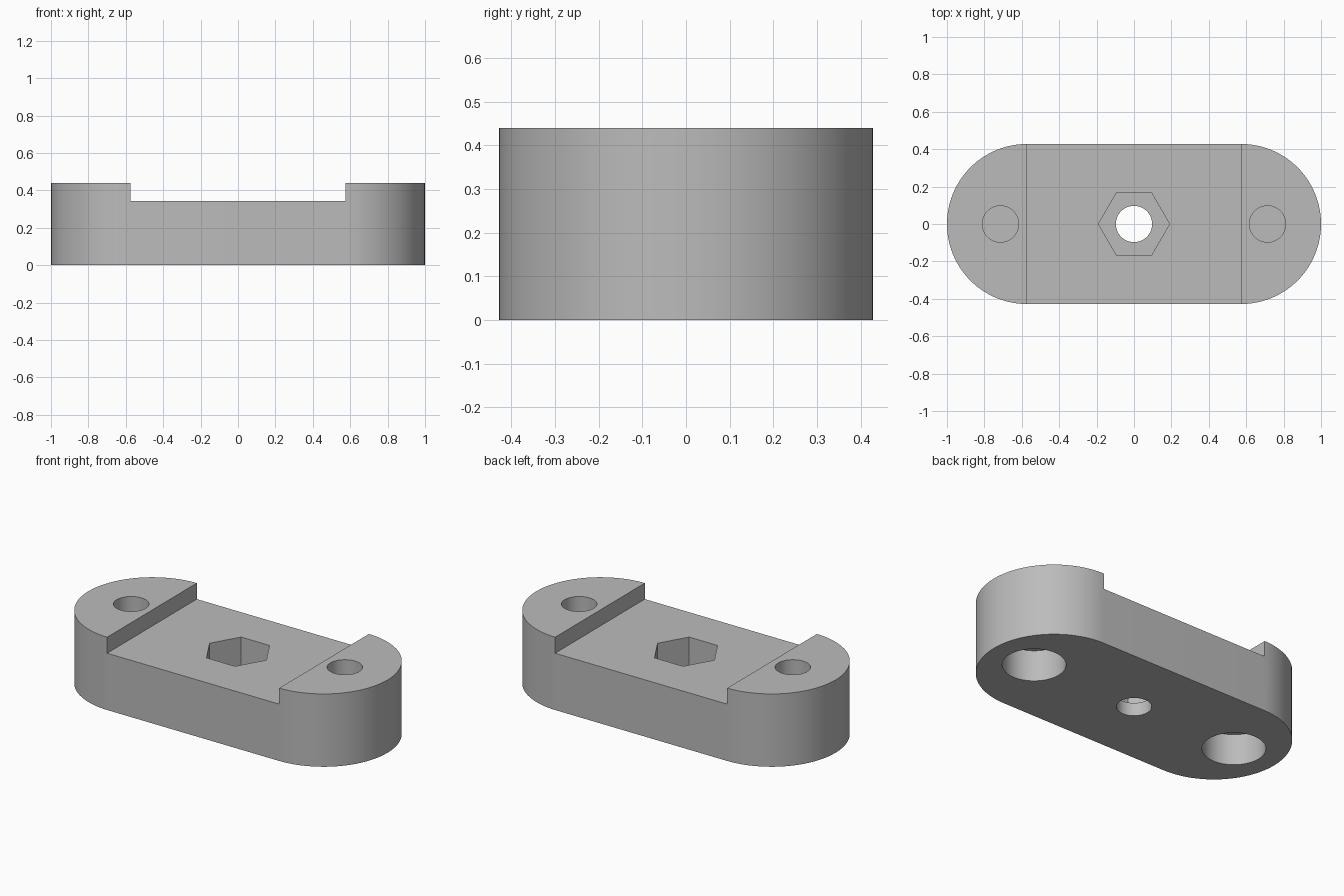
import bpy, bmesh, math

if "Cube" in bpy.data.objects:
    bpy.data.objects.remove(bpy.data.objects["Cube"], do_unlink=True)

grey = bpy.data.materials.new("plain grey")
grey.use_nodes = True
colour = (0.5, 0.5, 0.5, 1)
grey.diffuse_color = colour
grey.node_tree.nodes["Principled BSDF"].inputs["Base Color"].default_value = colour

HEIGHT, STEP = 0.44, 0.343
RADIUS, CENTRE = 0.428, 0.572
HOLE_X, HOLE_R = 0.714, 0.097
OVER = 0.1  # how far cutters stick out past the surface


def prism(name, outline, z0, z1):
    """Extrude a closed xy outline from z0 to z1."""
    bm = bmesh.new()
    base = bm.faces.new([bm.verts.new((x, y, z0)) for x, y in outline])
    top = bmesh.ops.extrude_face_region(bm, geom=[base])["geom"]
    bmesh.ops.translate(bm, vec=(0, 0, z1 - z0),
                        verts=[v for v in top if isinstance(v, bmesh.types.BMVert)])
    bmesh.ops.recalc_face_normals(bm, faces=bm.faces)
    mesh = bpy.data.meshes.new(name)
    bm.to_mesh(mesh)
    bm.free()
    obj = bpy.data.objects.new(name, mesh)
    bpy.context.collection.objects.link(obj)
    mesh.materials.append(grey)
    return obj


def arc(cx, r, start, sweep, n):
    """n steps of an arc centred on (cx, 0)."""
    angles = [start + sweep * i / n for i in range(n + 1)]
    return [(cx + r * math.cos(a), r * math.sin(a)) for a in angles]


def ring(cx, r, n=64):
    return arc(cx, r, 0, math.tau, n)[:-1]


# Rounded bar
body = prism("clamp_bar",
             arc(CENTRE, RADIUS, -math.pi / 2, math.pi, 48)
             + arc(-CENTRE, RADIUS, math.pi / 2, math.pi, 48), 0, HEIGHT)

# Wide channel across the top, centre bolt hole and hexagonal nut pocket
w, d = 0.575, RADIUS + OVER
cutters = [
    prism("channel_cutter", [(-w, -d), (w, -d), (w, d), (-w, d)], STEP, HEIGHT + OVER),
    prism("bolt_hole_cutter", ring(0, HOLE_R), -OVER, HEIGHT),
    prism("nut_pocket_cutter", ring(0, 0.19, 6), 0.08, HEIGHT + OVER),
]
# End screw holes: wide recess below, narrow hole above, thin web between
for x in (-HOLE_X, HOLE_X):
    cutters.append(prism("head_recess_cutter", ring(x, 0.175), -OVER, 0.19))
    cutters.append(prism("screw_hole_cutter", ring(x, HOLE_R), 0.205, HEIGHT + OVER))

for cutter in cutters:
    cutter.hide_render = True
    cut = body.modifiers.new(cutter.name, "BOOLEAN")
    cut.operation, cut.solver, cut.object = "DIFFERENCE", "EXACT", cutter

# Bake the cuts and drop the cutters
bpy.context.view_layer.update()
depsgraph = bpy.context.evaluated_depsgraph_get()
body_mesh = bpy.data.meshes.new_from_object(body.evaluated_get(depsgraph))
body.modifiers.clear()
body.data = body_mesh
for cutter in cutters:
    bpy.data.objects.remove(cutter, do_unlink=True)

bpy.ops.object.select_all(action="DESELECT")
body.select_set(True)
bpy.context.view_layer.objects.active = body
bpy.ops.object.shade_smooth_by_angle(angle=math.radians(30))
